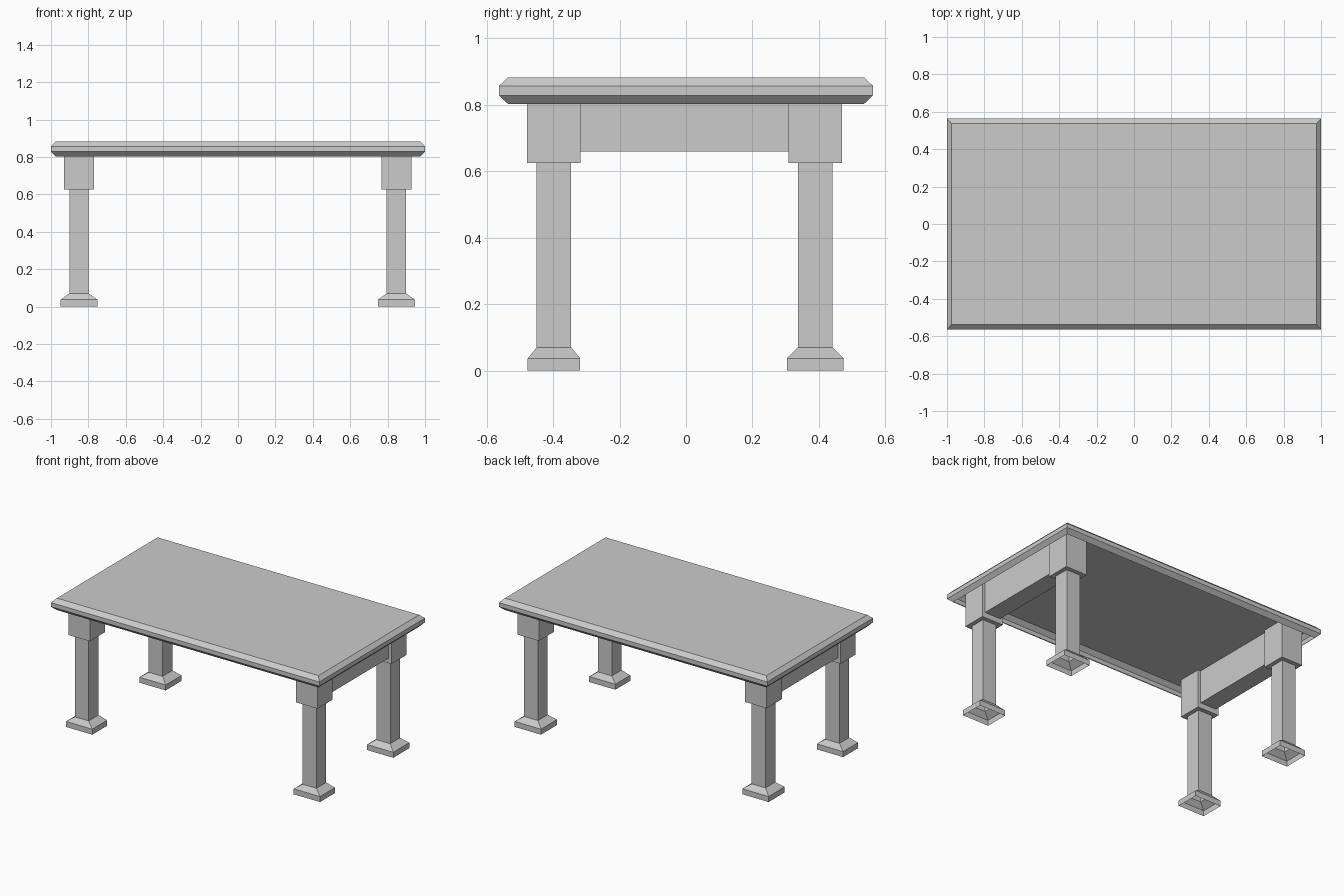
import bpy, bmesh

if "Cube" in bpy.data.objects:
    bpy.data.objects.remove(bpy.data.objects["Cube"])


def loft(name, cx, cy, rings, cap_bottom=True, cap_top=True):
    """Stack of rectangles (half_x, half_y, z) joined by flat faces."""
    bm = bmesh.new()
    loops = []
    for hx, hy, z in rings:
        loops.append([bm.verts.new((cx + sx * hx, cy + sy * hy, z))
                      for sx, sy in ((-1, -1), (1, -1), (1, 1), (-1, 1))])
    for a, b in zip(loops, loops[1:]):
        for i in range(4):
            j = (i + 1) % 4
            bm.faces.new((a[i], a[j], b[j], b[i]))
    if cap_bottom:
        bm.faces.new(loops[0][::-1])
    if cap_top:
        bm.faces.new(loops[-1])
    mesh = bpy.data.meshes.new(name)
    bm.to_mesh(mesh)
    bm.free()
    obj = bpy.data.objects.new(name, mesh)
    bpy.context.collection.objects.link(obj)
    return obj


# Hollow table top with bevelled upper and lower edges, open underneath
loft("table_top", 0, 0, [(0.975, 0.536, 0.803), (1.0, 0.563, 0.829),
                         (1.0, 0.563, 0.857), (0.975, 0.536, 0.883)], cap_bottom=False)

for side, x in (("left", -0.85), ("right", 0.847)):
    for end, y, foot_y in (("front", -0.3975, 0.079), ("back", 0.389, 0.085)):
        tag = f"{end}_{side}"
        # Hollow foot and shaft, open underneath
        loft(f"{tag}_foot", x, y, [(0.098, foot_y, 0.0), (0.098, foot_y, 0.037),
                                   (0.052, 0.052, 0.070)], False, False)
        loft(f"{tag}_leg", x, y, [(0.052, 0.052, 0.070), (0.052, 0.052, 0.625)], False, False)
        # Square block running up inside the top
        loft(f"{tag}_block", x, y, [(0.08, 0.0805, 0.625), (0.08, 0.0805, 0.882)], cap_top=False)
    # Apron between the blocks at each end
    loft(f"{side}_apron", x, -0.0045, [(0.06, 0.315, 0.660), (0.06, 0.315, 0.882)], cap_top=False)
